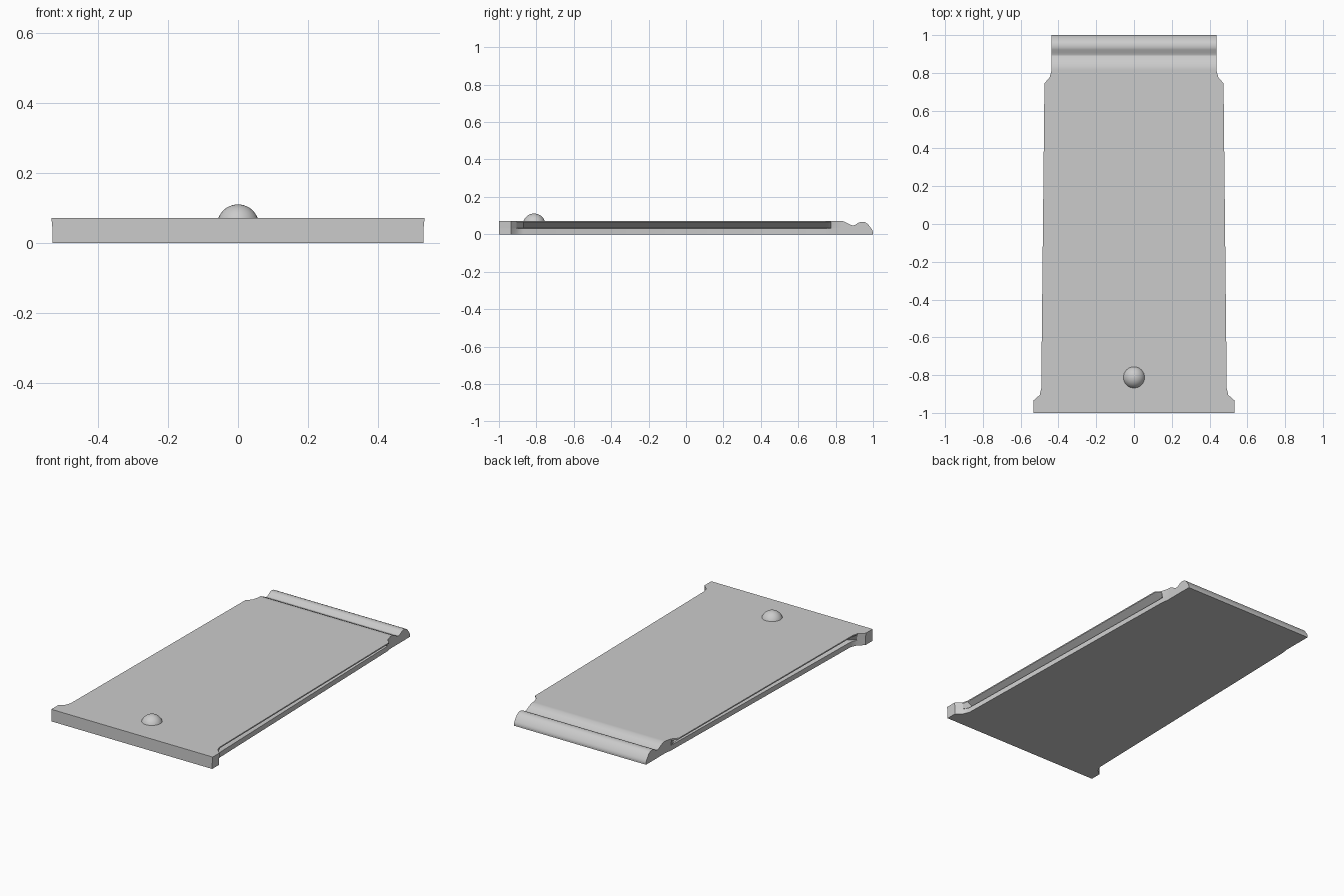
import bpy, bmesh
from mathutils import Matrix

cube = bpy.data.objects.get("Cube")
if cube:
    bpy.data.objects.remove(cube)

grey = bpy.data.materials.new("plain grey")
grey.use_nodes = True
colour = (0.6, 0.6, 0.6, 1)
grey.diffuse_color = colour
grey.node_tree.nodes["Principled BSDF"].inputs["Base Color"].default_value = colour


def make_object(name, bm):
    bmesh.ops.recalc_face_normals(bm, faces=bm.faces)
    mesh = bpy.data.meshes.new(name)
    bm.to_mesh(mesh)
    bm.free()
    mesh.materials.append(grey)
    obj = bpy.data.objects.new(name, mesh)
    bpy.context.collection.objects.link(obj)
    return obj


def base_half(y):
    """Half width of the tapering underside."""
    return 0.48 - 0.043 * (y + 0.9) / 1.9


TOP = 0.072
# Stations along the plate: y, lip half width, base half width, groove depth, top height
stations = [(-1, 0.533, 0.53, 0, TOP), (-0.935, 0.533, 0.53, 0, TOP),
            (-0.905, 0.499, 0.495, 0, TOP), (-0.87, 0.491, base_half(-0.87), 0.035, TOP),
            (0.745, 0.474, base_half(0.745), 0.03, TOP),
            (0.775, 0.447, base_half(0.775), 0.0, TOP)]
# Clip end: notch, rounded ridge and nose
ridge = [(0.815, TOP), (0.835, TOP), (0.86, 0.061), (0.88, 0.05), (0.893, 0.047),
         (0.905, 0.05), (0.922, 0.062), (0.935, 0.066), (0.955, 0.065),
         (0.972, 0.056), (0.995, 0.025), (1.0, 0.012)]
stations += [(y, 0.436, 0.436, 0, z) for y, z in ridge]

# Plate: lofted half sections, mirrored in x
bm = bmesh.new()
rings = []
for y, lip, base, depth, top in stations:
    inner = base - depth
    half = [(base, 0), (base, 0.42), (inner, 0.47), (lip, 0.9), (lip, 1)]
    section = half + [(-x, z) for x, z in reversed(half)]
    rings.append([bm.verts.new((x, y, z * top)) for x, z in section])
for a, b in zip(rings, rings[1:]):
    for i in range(len(a)):
        j = (i + 1) % len(a)
        bm.faces.new((a[i], a[j], b[j], b[i]))
bm.faces.new(rings[0])
bm.faces.new(rings[-1])
plate = make_object("sliding_plate", bm)

# Finger knob: a sphere cut off just inside the plate
bm = bmesh.new()
bmesh.ops.create_uvsphere(bm, u_segments=32, v_segments=24, radius=0.06,
                          matrix=Matrix.Translation((0, -0.812, 0.051)))
bmesh.ops.bisect_plane(bm, geom=bm.verts[:] + bm.edges[:] + bm.faces[:],
                       plane_co=(0, 0, 0.06), plane_no=(0, 0, 1), clear_inner=True)
knob = make_object("finger_knob", bm)

# Smooth shading with crisp edges
for obj in (plate, knob):
    bpy.ops.object.select_all(action='DESELECT')
    obj.select_set(True)
    bpy.context.view_layer.objects.active = obj
    bpy.ops.object.shade_smooth_by_angle(angle=0.45)
